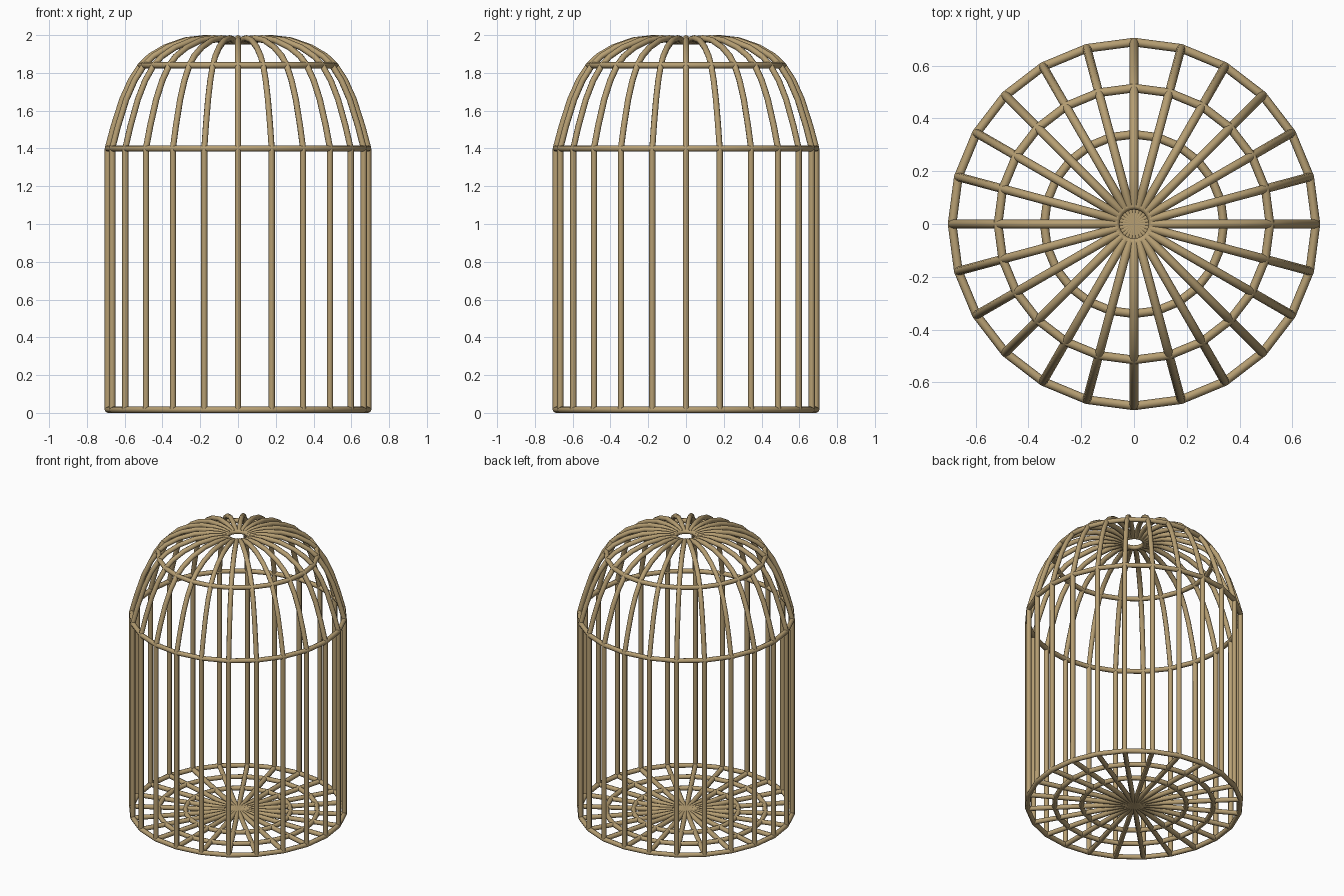
import bpy
import math

if "Cube" in bpy.data.objects:
    bpy.data.objects.remove(bpy.data.objects["Cube"])

N = 24          # bars around the cage
WIRE = 0.0165   # wire radius
R = 0.689       # cage radius (wire centre line)

tan = bpy.data.materials.new("tan wire")
tan.diffuse_color = (0.47, 0.345, 0.17, 1)
tan.use_nodes = True
tan.node_tree.nodes["Principled BSDF"].inputs["Base Color"].default_value = tan.diffuse_color


def wires(name, paths, cyclic=False, depth=WIRE):
    """Round wire along each path, turned into one smooth mesh."""
    cu = bpy.data.curves.new(name, 'CURVE')
    cu.dimensions = '3D'
    cu.bevel_depth = depth
    cu.bevel_resolution = 2
    cu.use_fill_caps = True
    for pts in paths:
        s = cu.splines.new('POLY')
        s.points.add(len(pts) - 1)
        for p, co in zip(s.points, pts):
            p.co = (*co, 1)
        s.use_cyclic_u = cyclic
    ob = bpy.data.objects.new(name, cu)
    bpy.context.collection.objects.link(ob)
    bpy.ops.object.select_all(action='DESELECT')
    ob.select_set(True)
    bpy.context.view_layer.objects.active = ob
    bpy.ops.object.convert(target='MESH')
    ob = bpy.context.object
    ob.name = name
    ob.data.materials.clear()
    ob.data.materials.append(tan)
    bpy.ops.object.shade_smooth_by_angle(angle=math.radians(50))
    return ob


def around(profile):
    """Repeat an (r, z) profile around the axis."""
    out = []
    for i in range(N):
        a = 2 * math.pi * i / N
        out.append([(r * math.cos(a), r * math.sin(a), z) for r, z in profile])
    return out


def ring(name, r, z, depth=WIRE):
    pts = [p[0] for p in around([(r, z)])]
    return wires(name, [pts], True, depth)


# upright bars and curved dome ribs
wires("upright_bars", around([(R, WIRE), (R, 1.40)]))
dome = [(R, 1.40), (0.657, 1.52), (0.612, 1.66), (0.567, 1.76), (0.515, 1.84),
        (0.465, 1.888), (0.385, 1.935), (0.28, 1.972), (0.18, 1.9835),
        (0.12, 1.98), (0.068, 1.967)]
wires("dome_ribs", around(dome))

# floor spokes
wires("floor_spokes", around([(0.0, WIRE), (R, WIRE)]))

# hoops
ring("base_hoop", R, WIRE)
ring("floor_outer_hoop", 0.515, WIRE)
ring("floor_inner_hoop", 0.34, WIRE)
ring("shoulder_hoop", R, 1.40)
ring("dome_hoop", 0.515, 1.84)
ring("crown_hoop", 0.07, 1.967, 0.0155)
